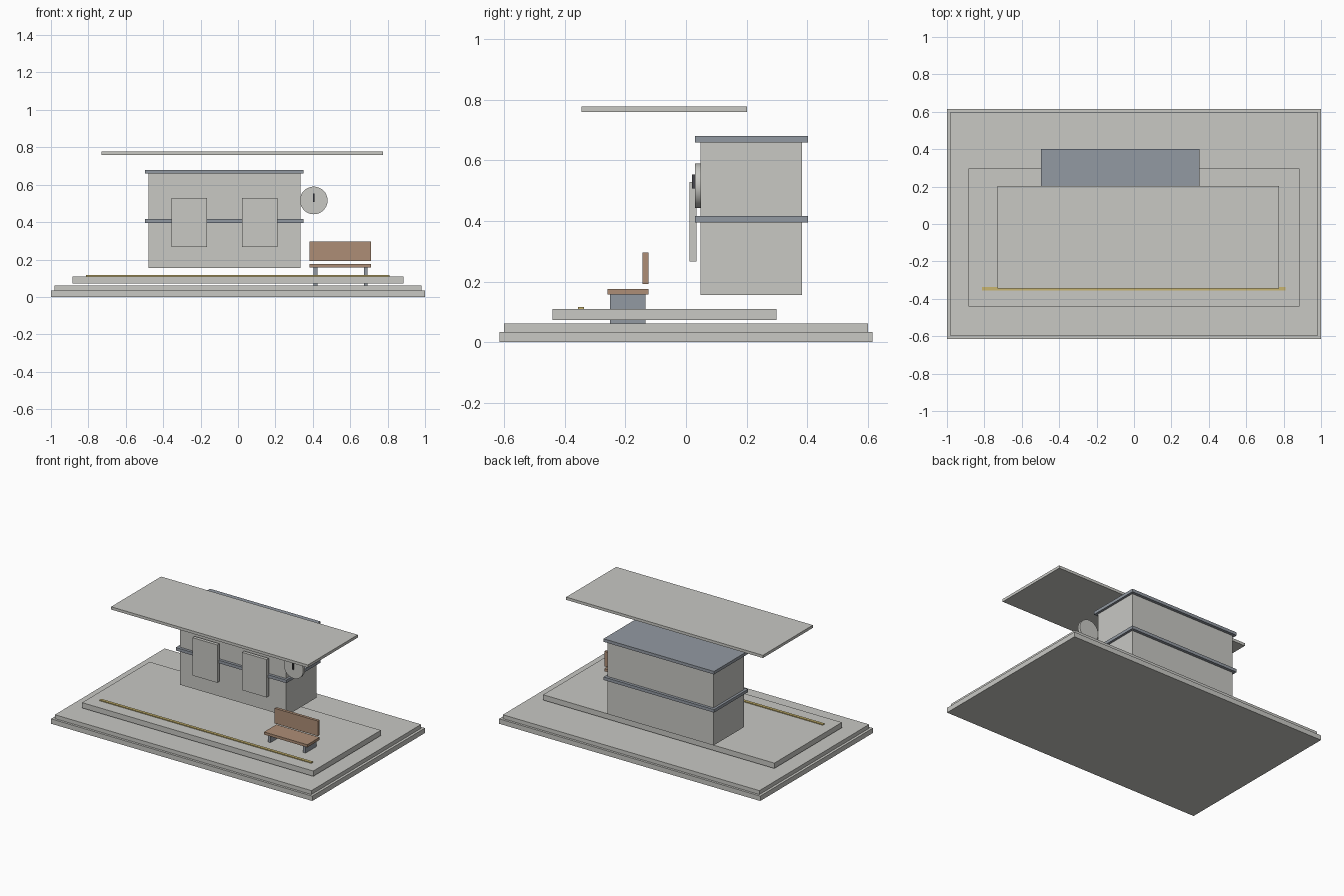
import bpy
from math import pi

cube = bpy.data.objects.get("Cube")
if cube:
    bpy.data.objects.remove(cube, do_unlink=True)


def material(name, rgb):
    m = bpy.data.materials.new(name)
    m.use_nodes = True
    m.diffuse_color = (*rgb, 1)
    m.node_tree.nodes["Principled BSDF"].inputs["Base Color"].default_value = (*rgb, 1)
    return m


concrete = material("light_concrete", (0.58, 0.58, 0.55))
slate = material("slate_grey", (0.29, 0.32, 0.36))
wood = material("bench_wood", (0.42, 0.27, 0.18))
yellow = material("safety_yellow", (0.58, 0.46, 0.16))
dark = material("dark_grey", (0.06, 0.06, 0.07))


def box(name, x, y, z, mat):
    """Box spanning the given (low, high) range on each axis."""
    spans = (x, y, z)
    bpy.ops.mesh.primitive_cube_add(size=1, location=[(a + b) / 2 for a, b in spans])
    ob = bpy.context.object
    ob.name = name
    ob.scale = [b - a for a, b in spans]
    bpy.ops.object.transform_apply(location=False, rotation=False, scale=True)
    ob.data.materials.append(mat)
    return ob


# Stepped ground and raised platform
box("ground_base", (-1, 1), (-0.616, 0.616), (0, 0.034), concrete)
box("ground_step", (-0.982, 0.982), (-0.6, 0.6), (0.034, 0.061), concrete)
box("platform", (-0.885, 0.885), (-0.441, 0.298), (0.073, 0.11), concrete)
box("edge_stripe", (-0.812, 0.81), (-0.356, -0.336), (0.109, 0.116), yellow)

# Building with two slate bands
box("building", (-0.479, 0.334), (0.048, 0.382), (0.156, 0.659), concrete)
for name, z in (("middle_band", (0.395, 0.416)), ("roof_cap", (0.659, 0.68))):
    box(name, (-0.496, 0.35), (0.029, 0.402), z, slate)

# Window panels
for side, x in (("right", -0.356), ("left", 0.022)):
    box(side + "_window", (x, x + 0.189), (0.012, 0.035), (0.266, 0.528), concrete)

# Floating canopy
box("canopy", (-0.73, 0.776), (-0.345, 0.202), (0.759, 0.778), concrete)

# Round clock with one hand
bpy.ops.mesh.primitive_cylinder_add(vertices=32, radius=0.074, depth=0.02,
                                    location=(0.405, 0.039, 0.516), rotation=(pi / 2, 0, 0))
clock = bpy.context.object
clock.name = "clock_face"
clock.data.materials.append(concrete)
bpy.ops.object.shade_smooth_by_angle()
box("clock_hand", (0.401, 0.409), (0.02, 0.029), (0.507, 0.554), dark)

# Bench
box("bench_seat", (0.381, 0.712), (-0.259, -0.124), (0.158, 0.176), wood)
box("bench_back", (0.381, 0.712), (-0.144, -0.124), (0.192, 0.296), wood)
for side, x in (("right", 0.405), ("left", 0.674)):
    box(side + "_bench_leg", (x, x + 0.019), (-0.25, -0.134), (0.062, 0.158), slate)
